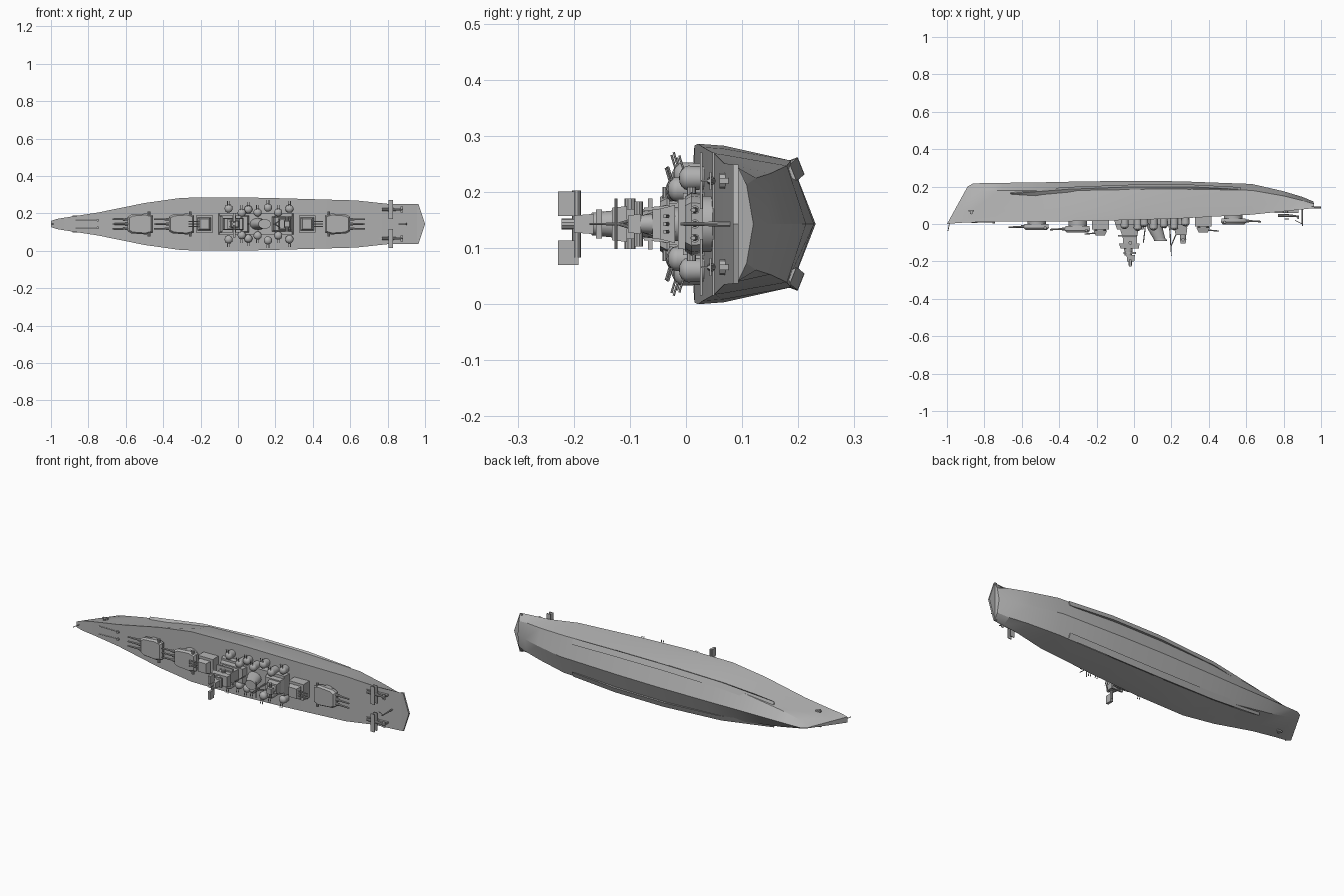
import bpy, bmesh, math
from mathutils import Matrix, Vector

# Ship frame: x along the hull, w across the beam, h upward; the ship lies on its side
LAY = Matrix.Translation((0, 0, 0.143)) @ Matrix.Rotation(math.pi / 2, 4, 'X')


def material(name, v):
    m = bpy.data.materials.new(name)
    m.diffuse_color = (v, v, v, 1)
    return m


GREY = material("ship_grey", 0.44)


def finish(name, bm, angle=30):
    bmesh.ops.recalc_face_normals(bm, faces=bm.faces)
    bm.transform(LAY)
    me = bpy.data.meshes.new(name)
    bm.to_mesh(me)
    bm.free()
    me.materials.append(GREY)
    ob = bpy.data.objects.new(name, me)
    bpy.context.collection.objects.link(ob)
    bpy.context.view_layer.objects.active = ob
    ob.select_set(True)
    bpy.ops.object.shade_smooth_by_angle(angle=math.radians(angle))
    ob.select_set(False)


def loft(bm, rings):
    vs = [[bm.verts.new(p) for p in r] for r in rings]
    n = len(vs[0])
    for a, b in zip(vs, vs[1:]):
        for i in range(n):
            j = (i + 1) % n
            bm.faces.new((a[i], a[j], b[j], b[i]))
    bm.faces.new(vs[0])
    bm.faces.new(vs[-1])


def box(bm, x0, x1, w, h0, h1, fx=0.0, ax=0.0, tw=1.0, cw=0.0):
    """Block w wide each side of cw; the top is pulled in by fx, ax and tw."""
    ring = lambda a, b, s, h: [(a, cw - s, h), (b, cw - s, h), (b, cw + s, h), (a, cw + s, h)]
    loft(bm, [ring(x0, x1, w, h0), ring(x0 + fx, x1 - ax, w * tw, h1)])


def tube(bm, p, q, r, r2=None, n=10):
    p, q = Vector(p), Vector(q)
    d = q - p
    m = Matrix.Translation((p + q) / 2) @ d.to_track_quat('Z', 'Y').to_matrix().to_4x4()
    bmesh.ops.create_cone(bm, cap_ends=True, segments=n, radius1=r,
                          radius2=r if r2 is None else r2, depth=d.length, matrix=m)


# Hull stations: deck x, keel x, deck half width, deck h, bilge half width, bilge h, keel h
HULL = [
    (-1.00, -0.89, 0.016, 0.000, 0.004, -0.17, -0.200),
    (-0.97, -0.86, 0.027, -0.003, 0.012, -0.18, -0.217),
    (-0.90, -0.82, 0.038, -0.008, 0.024, -0.18, -0.218),
    (-0.75, -0.70, 0.061, -0.012, 0.048, -0.18, -0.220),
    (-0.50, -0.48, 0.112, -0.013, 0.080, -0.18, -0.223),
    (-0.30, -0.30, 0.140, -0.015, 0.104, -0.185, -0.227),
    (0.00, 0.00, 0.143, -0.022, 0.113, -0.187, -0.231),
    (0.25, 0.25, 0.137, -0.030, 0.113, -0.187, -0.228),
    (0.63, 0.63, 0.126, -0.050, 0.104, -0.180, -0.214),
    (0.80, 0.80, 0.108, -0.068, 0.090, -0.150, -0.175),
    (0.90, 0.90, 0.107, -0.078, 0.082, -0.125, -0.145),
    (0.965, 0.96, 0.106, -0.085, 0.070, -0.108, -0.120)]


def deck(x):
    for a, b in zip(HULL, HULL[1:]):
        if x <= b[0]:
            return a[3] + (b[3] - a[3]) * (x - a[0]) / (b[0] - a[0])
    return HULL[-1][3]


bm = bmesh.new()
rings = []
for xd, xk, wd, hd, wb, hb, hk in HULL:
    hm = min(hd - 0.008, -0.068)
    wm = wd + (wb - wd) * (0.12 if xd > -0.4 else 0.4)
    half = [(wd, hd), (wm, hm), (wb, hb)]
    pts = [(0, hd)] + half + [(0, hk)] + [(-w, h) for w, h in reversed(half)]
    rings.append([(xd + (xk - xd) * (h - hd) / (hk - hd), w, h) for w, h in pts])
loft(bm, rings)
finish("hull", bm, 25)

# Pointed deck overhang at the stern
bm = bmesh.new()
tip = [(0.95, -0.106), (0.965, -0.106), (1.0, 0), (0.965, 0.106), (0.95, 0.106)]
loft(bm, [[(x, w, -0.094) for x, w in tip], [(x, w, -0.084) for x, w in tip]])
finish("stern_deck", bm)

# Bilge fins on both sides
bm = bmesh.new()
for s in (-1, 1):
    loft(bm, [[(x, s * w, h), (x, s * (w - 0.022), h + d), (x, s * (w - 0.03), h - 0.012)]
              for x, w, h, d in [(-0.66, 0.072, -0.162, 0.004), (-0.35, 0.107, -0.186, 0.05),
                                 (0, 0.119, -0.199, 0.06), (0.3, 0.118, -0.199, 0.05),
                                 (0.57, 0.107, -0.185, 0.004)]])
finish("bilge_fins", bm)


# Main gun turrets
def turret(name, x, d, lift, top):
    bm = bmesh.new()
    b = deck(x)
    tube(bm, (x, 0, b - 0.01), (x, 0, b + lift + 0.006), 0.05, n=20)
    z0, z1 = b + lift + 0.004, top
    plan = [(0.07, 0.038), (0.05, 0.05), (-0.03, 0.056), (-0.065, 0.046)]
    ring = lambda k, h: [(x + d * a * k, w * k, h) for a, w in plan] + \
                        [(x + d * a * k, -w * k, h) for a, w in reversed(plan)]
    zm = z0 + (z1 - z0) * 0.65
    loft(bm, [ring(0.95, z0), ring(1, zm), ring(0.86, z1)])
    tube(bm, (x - d * 0.045, -0.066, zm), (x - d * 0.045, 0.066, zm), 0.008)
    for w in (-0.025, 0, 0.025):
        g = z0 + (z1 - z0) * 0.45
        tube(bm, (x + d * 0.05, w, g), (x + d * 0.085, w, g), 0.008)
        tube(bm, (x + d * 0.08, w, g), (x + d * 0.15, w, g + 0.003), 0.0055, 0.004)
    finish(name, bm)


turret("turret_forward", -0.52, -1, 0.010, 0.031)
turret("turret_raised", -0.30, -1, 0.022, 0.046)
turret("turret_aft", 0.53, 1, 0.010, 0.002)

# Secondary turrets on their deckhouses
for name, x, d, top in (("secondary_forward", -0.18, -1, 0.062), ("secondary_aft", 0.37, 1, 0.046)):
    bm = bmesh.new()
    box(bm, x - 0.045, x + 0.045, 0.047, deck(x) - 0.015, top - 0.032, tw=0.95)
    tube(bm, (x, 0, top - 0.035), (x, 0, top - 0.026), 0.03, n=16)
    box(bm, x - 0.036, x + 0.036, 0.034, top - 0.026, top, 0.012, 0.012, 0.8)
    for w in (-0.014, 0, 0.014):
        tube(bm, (x + d * 0.02, w, top - 0.014), (x + d * 0.085, w, top - 0.008), 0.0035)
    finish(name, bm)

# Central deckhouse
bm = bmesh.new()
box(bm, -0.11, 0.30, 0.058, -0.045, 0.005, 0.01, 0.01, 0.95)
box(bm, -0.10, 0.06, 0.045, 0.0, 0.03, 0.01, 0.01, 0.9)
box(bm, 0.18, 0.29, 0.04, 0.0, 0.03, 0.01, 0.01, 0.9)
finish("deckhouse", bm)

# Bridge tower
bm = bmesh.new()
box(bm, -0.075, 0.025, 0.034, 0.025, 0.075, 0.015, 0.01, 0.85)
box(bm, -0.085, 0.015, 0.045, 0.06, 0.068)
box(bm, -0.058, 0.015, 0.027, 0.07, 0.12)
box(bm, -0.08, 0.03, 0.032, 0.105, 0.132, 0.008, 0.005, 0.9)
tube(bm, (-0.02, -0.045, 0.10), (-0.02, 0.045, 0.10), 0.010)
tube(bm, (-0.03, 0, 0.13), (-0.03, 0, 0.168), 0.024, 0.02, 14)
box(bm, -0.055, 0.01, 0.026, 0.15, 0.16)
box(bm, -0.04, 0.005, 0.018, 0.165, 0.20, 0.004, 0.004, 0.85)
tube(bm, (-0.02, -0.06, 0.195), (-0.02, 0.06, 0.195), 0.008)
tube(bm, (-0.02, 0, 0.19), (-0.02, 0, 0.222), 0.010)
finish("bridge_tower", bm)

# Tower antenna panels
bm = bmesh.new()
for w in (-0.051, 0.036):
    box(bm, -0.027, -0.013, 0.022, 0.192, 0.228, cw=w)
finish("antenna_panels", bm)

# Raked funnel with cap
bm = bmesh.new()
oval = lambda cx, rx, rw, h: [(cx + rx * math.cos(t * math.pi / 8), rw * math.sin(t * math.pi / 8), h)
                              for t in range(16)]
loft(bm, [oval(0.105, 0.042, 0.032, 0.0), oval(0.115, 0.040, 0.029, 0.03), oval(0.14, 0.03, 0.022, 0.09)])
loft(bm, [oval(0.138, 0.034, 0.025, 0.078), oval(0.143, 0.034, 0.025, 0.092)])
finish("funnel", bm)

# Raked mast with stays and yard
bm = bmesh.new()
tube(bm, (0.19, 0, 0.0), (0.20, 0, 0.172), 0.004, 0.002)
for s in (-1, 1):
    tube(bm, (0.24, s * 0.03, 0.02), (0.197, 0, 0.12), 0.003)
tube(bm, (0.198, -0.045, 0.125), (0.198, 0.045, 0.125), 0.0025)
tube(bm, (0.06, 0, 0.02), (0.05, 0, 0.10), 0.003)
finish("mast", bm)

# Aft control tower
bm = bmesh.new()
box(bm, 0.215, 0.285, 0.03, 0.025, 0.06, 0.008, 0.005, 0.85)
tube(bm, (0.262, 0, 0.055), (0.262, 0, 0.092), 0.018, 0.015, 14)
tube(bm, (0.262, -0.04, 0.085), (0.262, 0.04, 0.085), 0.008)
box(bm, 0.245, 0.28, 0.018, 0.08, 0.103, 0.004, 0.004, 0.85)
finish("aft_tower", bm)

# Domed gun mounts along both sides
bm = bmesh.new()
for x, w, h in [(-0.05, 0.083, 0.022), (0.055, 0.078, 0.012), (0.16, 0.088, 0.018), (0.275, 0.082, 0.008),
                (0.02, 0.06, 0.032), (0.105, 0.062, 0.03), (0.215, 0.062, 0.028)]:
    for s in (-1, 1):
        tube(bm, (x, s * w, deck(x) - 0.01), (x, s * w, h - 0.012), 0.02, 0.022, 14)
        m = Matrix.Translation((x, s * w, h - 0.012)) @ Matrix.Diagonal((1, 1, 0.75, 1))
        bmesh.ops.create_uvsphere(bm, u_segments=14, v_segments=8, radius=0.022, matrix=m)
        for e in (-0.006, 0.006):
            tube(bm, (x + e, s * w, h - 0.008), (x + e, s * (w + 0.04), h + 0.004), 0.002, n=6)
finish("side_guns", bm)

# Seaplanes on catapults
for name, s in (("seaplane_lower", -1), ("seaplane_upper", 1)):
    bm = bmesh.new()
    w, h = s * 0.077, -0.045
    box(bm, 0.75, 0.88, 0.005, -0.082, -0.06, cw=w)
    tube(bm, (0.81, w, -0.09), (0.81, w, -0.06), 0.014)
    tube(bm, (0.77, w, h), (0.83, w, h), 0.008)
    tube(bm, (0.83, w, h), (0.88, w, h + 0.004), 0.008, 0.003)
    for k in (-0.006, 0.016):
        box(bm, 0.805, 0.828, 0.05, h + k, h + k + 0.004, cw=w)
    box(bm, 0.868, 0.882, 0.016, h, h + 0.003, cw=w)
    box(bm, 0.866, 0.882, 0.0015, h, h + 0.018, 0.008, cw=w)
    finish(name, bm)

# Stern crane post, bow staff, anchor chains and anchors
bm = bmesh.new()
tube(bm, (0.9, 0, -0.09), (0.9, 0, 0.01), 0.005, 0.003)
tube(bm, (0.9, 0, 0.0), (0.86, 0, -0.02), 0.002)
finish("stern_crane", bm)
bm = bmesh.new()
tube(bm, (-0.985, 0, -0.01), (-0.995, 0, 0.038), 0.002)
finish("bow_staff", bm)
bm = bmesh.new()
for s in (-1, 1):
    tube(bm, (-0.87, s * 0.022, deck(-0.87)), (-0.75, s * 0.02, deck(-0.75)), 0.003, n=6)
    tube(bm, (-0.75, s * 0.02, -0.02), (-0.75, s * 0.02, -0.002), 0.007)
    tube(bm, (-0.87, s * 0.03, -0.06), (-0.87, s * 0.045, -0.06), 0.008)
    box(bm, -0.885, -0.855, 0.004, -0.074, -0.066, cw=s * 0.041)
finish("anchor_gear", bm)
